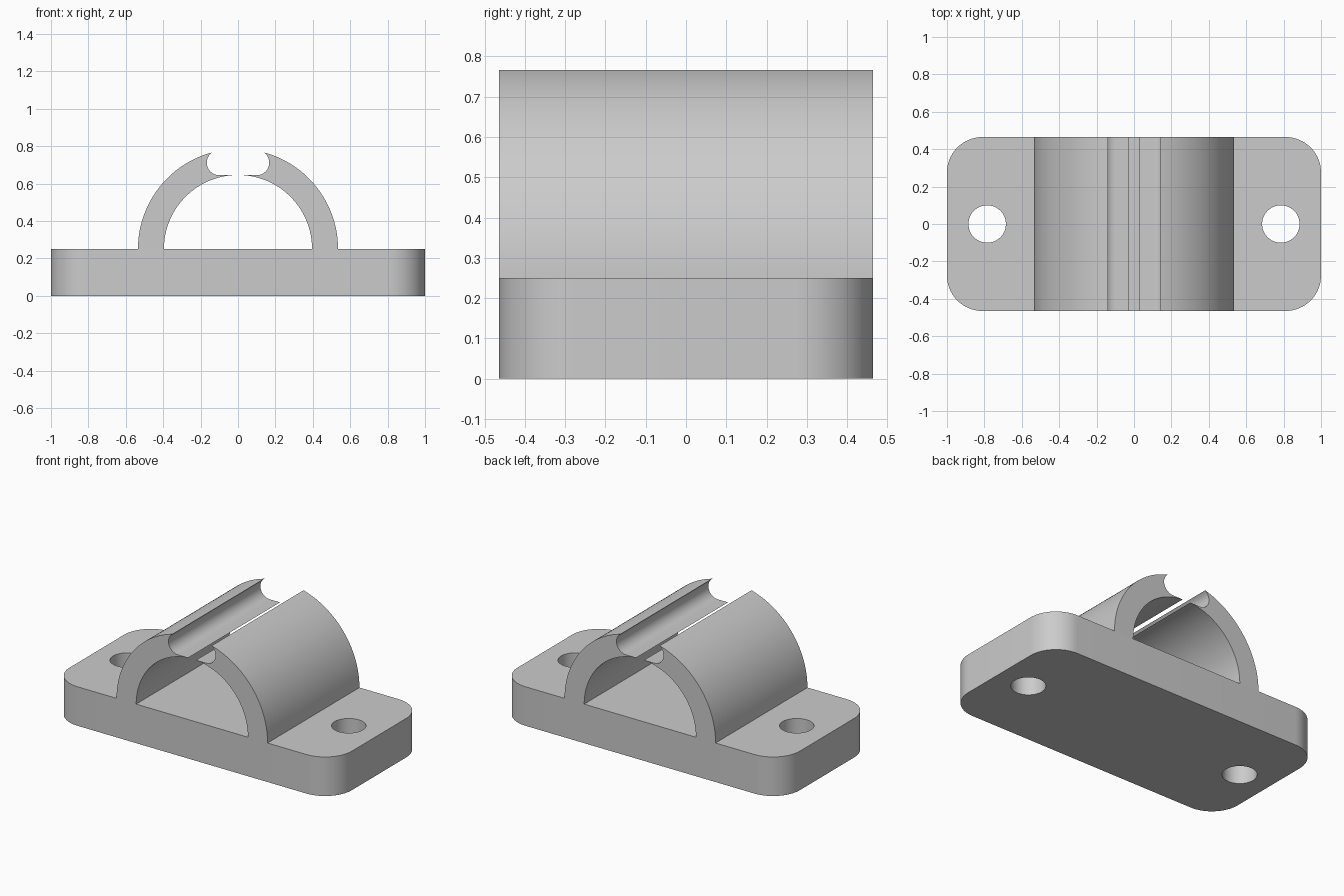
import bpy
import bmesh
from math import pi, cos, sin, acos, atan2, hypot, sqrt, radians

if "Cube" in bpy.data.objects:
    bpy.data.objects.remove(bpy.data.objects["Cube"], do_unlink=True)

DEPTH = 0.465          # half depth of the whole bracket
BASE_H = 0.25          # base plate height
R_OUT, R_IN = 0.535, 0.396
SLOT_X, SLOT_Z, SLOT_R = 0.1, 0.462, 0.067   # slot rounding, above the plate
CORNER = 0.19
HOLE_X, HOLE_R = 0.785, 0.1

grey = bpy.data.materials.new("plain grey")
grey.use_nodes = True
colour = (0.6, 0.6, 0.6, 1)
grey.diffuse_color = colour
grey.node_tree.nodes["Principled BSDF"].inputs["Base Color"].default_value = colour


def arc(cx, cy, r, start, end, steps):
    angles = [start + (end - start) * i / steps for i in range(steps + 1)]
    return [(cx + r * cos(a), cy + r * sin(a)) for a in angles]


def prism(name, points, offset):
    """Extrude a closed loop of 3D points along offset."""
    bm = bmesh.new()
    face = bm.faces.new([bm.verts.new(p) for p in points])
    top = bmesh.ops.extrude_face_region(bm, geom=[face])
    moved = [v for v in top["geom"] if isinstance(v, bmesh.types.BMVert)]
    bmesh.ops.translate(bm, verts=moved, vec=offset)
    bmesh.ops.recalc_face_normals(bm, faces=bm.faces)
    mesh = bpy.data.meshes.new(name)
    bm.to_mesh(mesh)
    bm.free()
    mesh.materials.append(grey)
    obj = bpy.data.objects.new(name, mesh)
    bpy.context.collection.objects.link(obj)
    return obj


def select(obj):
    bpy.ops.object.select_all(action="DESELECT")
    obj.select_set(True)
    bpy.context.view_layer.objects.active = obj


def smooth(obj):
    select(obj)
    bpy.ops.object.shade_smooth_by_angle(angle=radians(30))


# Base plate with rounded corners
outline = []
for i, (sx, sy) in enumerate([(1, 1), (-1, 1), (-1, -1), (1, -1)]):
    outline += arc(sx * (1 - CORNER), sy * (DEPTH - CORNER), CORNER,
                   i * pi / 2, (i + 1) * pi / 2, 16)
base = prism("base_plate", [(x, y, 0) for x, y in outline], (0, 0, BASE_H))

# Screw holes
for side in (-1, 1):
    ring = arc(side * HOLE_X, 0, HOLE_R, 0, 2 * pi, 48)[:-1]
    cutter = prism("hole_cutter", [(x, y, -0.1) for x, y in ring], (0, 0, 0.5))
    cutter.hide_render = True
    cut = base.modifiers.new("screw_hole", "BOOLEAN")
    cut.operation = "DIFFERENCE"
    cut.solver = "EXACT"
    cut.object = cutter
    select(base)
    bpy.ops.object.modifier_apply(modifier=cut.name)
    bpy.data.objects.remove(cutter, do_unlink=True)
smooth(base)

# Half arch profile: outer curve, undercut slot wall, slot floor, inner curve
reach = hypot(SLOT_X, SLOT_Z)
along = (R_OUT**2 - SLOT_R**2 + reach**2) / (2 * reach)
lip = atan2(SLOT_Z, SLOT_X) - acos(along / R_OUT)
lip_on_slot = atan2(R_OUT * sin(lip) - SLOT_Z, R_OUT * cos(lip) - SLOT_X)
floor_z = SLOT_Z - SLOT_R
tip = atan2(floor_z, sqrt(R_IN**2 - floor_z**2))
profile = (arc(0, 0, R_OUT, 0, lip, 40)
           + arc(SLOT_X, SLOT_Z, SLOT_R, lip_on_slot, -pi / 2, 20)[1:]
           + arc(0, 0, R_IN, tip, 0, 40))

# Two mirrored arch halves standing on the plate
for name, side in (("left_arch", 1), ("right_arch", -1)):
    points = [(side * x, -DEPTH, BASE_H + z) for x, z in profile]
    smooth(prism(name, points, (0, 2 * DEPTH, 0)))
